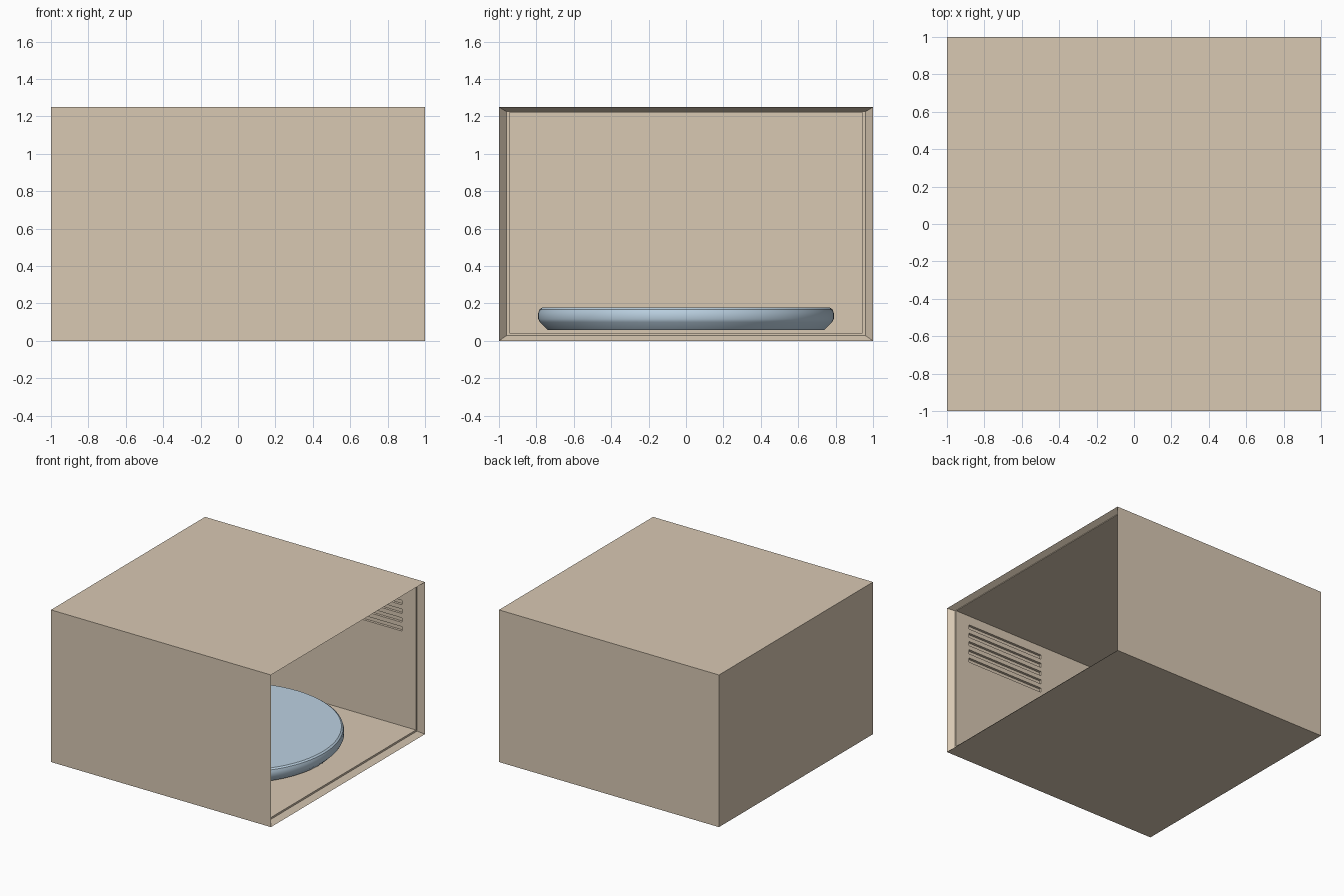
import bpy, bmesh, math

if "Cube" in bpy.data.objects:
    bpy.data.objects.remove(bpy.data.objects["Cube"])


def material(name, rgb):
    m = bpy.data.materials.new(name)
    m.diffuse_color = (*rgb, 1)
    m.use_nodes = True
    m.node_tree.nodes["Principled BSDF"].inputs["Base Color"].default_value = m.diffuse_color
    return m


def add_object(name, bm, mat):
    bmesh.ops.recalc_face_normals(bm, faces=bm.faces)
    me = bpy.data.meshes.new(name)
    bm.to_mesh(me)
    bm.free()
    ob = bpy.data.objects.new(name, me)
    bpy.context.collection.objects.link(ob)
    me.materials.append(mat)
    return ob


tan = material("warm_beige", (0.69, 0.58, 0.45))
blue = material("pale_blue_glass", (0.50, 0.64, 0.76))

# Housing: rectangular loops from the closed left side, round the mouth, and back inside
# each section: x, half width, z low, z high
sections = [
    (-1.0, 1.0, 0.0, 1.25),
    (1.0, 1.0, 0.0, 1.25),
    (0.955, 0.96, 0.028, 1.226),     # funnel-shaped mouth
    (0.955, 0.945, 0.043, 1.221),    # small door step
    (-0.945, 0.945, 0.043, 1.221),   # cavity
]
bm = bmesh.new()
loops = [[bm.verts.new((x, y, z)) for y, z in ((-w, a), (w, a), (w, b), (-w, b))]
         for x, w, a, b in sections]
for p, q in zip(loops, loops[1:]):
    for i in range(4):
        j = (i + 1) % 4
        bm.faces.new((p[i], p[j], q[j], q[i]))
bm.faces.new(loops[0])
bm.faces.new(loops[-1])
housing = add_object("oven_housing", bm, tan)

# Vent slots: five on each side wall, cut into the cavity
bm = bmesh.new()
for side in (-1, 1):
    for k in range(5):
        box = bmesh.ops.create_cube(bm, size=1)["verts"]
        bmesh.ops.scale(bm, verts=box, vec=(0.71, 0.05, 0.036))
        bmesh.ops.translate(bm, verts=box, vec=(0.475, side * 0.94, 0.84 + 0.072 * k))
cutter = add_object("vent_slot_cutter", bm, tan)
cutter.hide_render = True
cutter.hide_set(True)
cut = housing.modifiers.new("vents", "BOOLEAN")
cut.operation = "DIFFERENCE"
cut.solver = "EXACT"
cut.object = cutter

# Turntable plate: lathed profile
profile = [(0, 0.058), (0.74, 0.058), (0.782, 0.1), (0.79, 0.117), (0.79, 0.15),
           (0.784, 0.168), (0.77, 0.178), (0, 0.178)]
bm = bmesh.new()
verts = [bm.verts.new((r, 0, z)) for r, z in profile]
edges = [bm.edges.new(pair) for pair in zip(verts, verts[1:])]
bmesh.ops.spin(bm, geom=verts + edges, axis=(0, 0, 1), cent=(0, 0, 0),
               angle=math.tau, steps=96)
bmesh.ops.remove_doubles(bm, verts=bm.verts, dist=0.0005)
plate = add_object("turntable_plate", bm, blue)
bpy.context.view_layer.objects.active = plate
plate.select_set(True)
bpy.ops.object.shade_smooth_by_angle(angle=math.radians(35))
